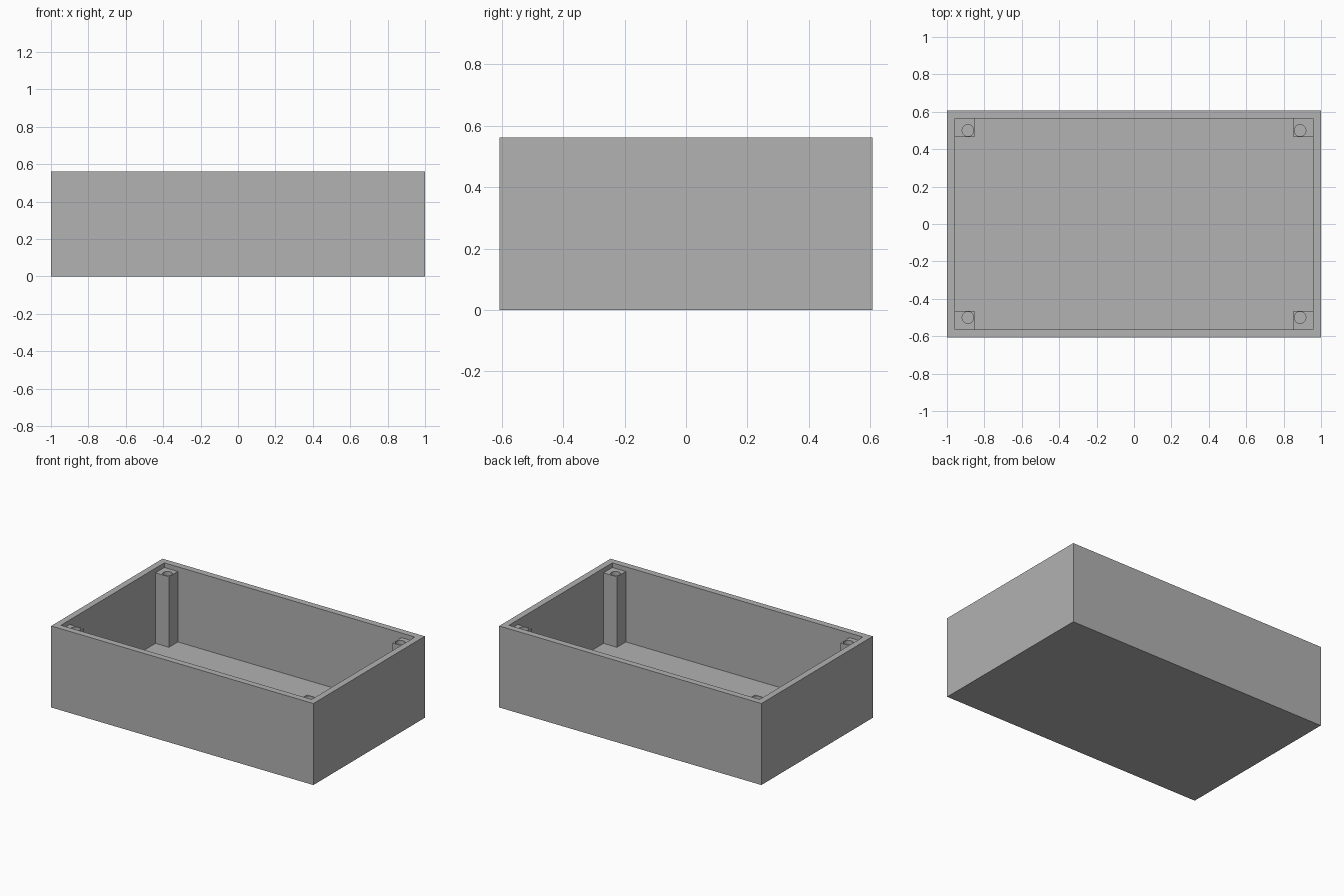
import bpy
import bmesh
from mathutils import Matrix, Vector

# Remove the default cube
cube = bpy.data.objects.get("Cube")
if cube:
    bpy.data.objects.remove(cube, do_unlink=True)

# Overall dimensions
HALF_X, HALF_Y, HEIGHT = 1.0, 0.607, 0.562
WALL, FLOOR = 0.044, 0.044
POST_INNER_X, POST_INNER_Y, POST_TOP = 0.853, 0.466, 0.53
HOLE_X, HOLE_Y, HOLE_RADIUS, HOLE_BOTTOM = 0.888, 0.5, 0.031, 0.25

# Single plastic colour
grey = bpy.data.materials.new("mid_grey")
grey.use_nodes = True
colour = (0.445, 0.445, 0.445, 1.0)
grey.diffuse_color = colour
grey.node_tree.nodes["Principled BSDF"].inputs["Base Color"].default_value = colour


def add_object(name, bm):
    mesh = bpy.data.meshes.new(name)
    bm.to_mesh(mesh)
    bm.free()
    mesh.materials.append(grey)
    obj = bpy.data.objects.new(name, mesh)
    bpy.context.collection.objects.link(obj)
    return obj


def add_box(name, low, high):
    low, high = Vector(low), Vector(high)
    bm = bmesh.new()
    bmesh.ops.create_cube(bm, size=1, matrix=Matrix.Translation((low + high) / 2)
                          @ Matrix.Diagonal((*(high - low), 1)))
    return add_object(name, bm)


def add_cylinder(name, x, y, low, high, radius):
    bm = bmesh.new()
    bmesh.ops.create_cone(bm, cap_ends=True, segments=32, radius1=radius, radius2=radius,
                          depth=high - low, matrix=Matrix.Translation((x, y, (low + high) / 2)))
    return add_object(name, bm)


def combine(target, tool, operation):
    """Apply a boolean and discard the tool object."""
    tool.hide_render = True
    mod = target.modifiers.new(operation.lower(), 'BOOLEAN')
    mod.operation, mod.solver, mod.object = operation, 'EXACT', tool
    bpy.context.view_layer.objects.active = target
    bpy.ops.object.modifier_apply(modifier=mod.name)
    bpy.data.objects.remove(tool, do_unlink=True)


# Open-topped tray
tray = add_box("enclosure_tray", (-HALF_X, -HALF_Y, 0), (HALF_X, HALF_Y, HEIGHT))
cavity = add_box("cavity_cutter", (WALL - HALF_X, WALL - HALF_Y, FLOOR),
                 (HALF_X - WALL, HALF_Y - WALL, HEIGHT + 0.2))
combine(tray, cavity, 'DIFFERENCE')

# Corner screw posts, merged into the walls and floor, with blind holes
for sx in (-1, 1):
    for sy in (-1, 1):
        xs = sorted((sx * POST_INNER_X, sx * (HALF_X - WALL / 2)))
        ys = sorted((sy * POST_INNER_Y, sy * (HALF_Y - WALL / 2)))
        post = add_box("screw_post", (xs[0], ys[0], FLOOR / 2), (xs[1], ys[1], POST_TOP))
        combine(tray, post, 'UNION')
        hole = add_cylinder("hole_cutter", sx * HOLE_X, sy * HOLE_Y,
                            HOLE_BOTTOM, HEIGHT + 0.1, HOLE_RADIUS)
        combine(tray, hole, 'DIFFERENCE')

# Round hole walls, crisp edges elsewhere
bpy.ops.object.select_all(action='DESELECT')
tray.select_set(True)
bpy.context.view_layer.objects.active = tray
bpy.ops.object.shade_smooth_by_angle()
